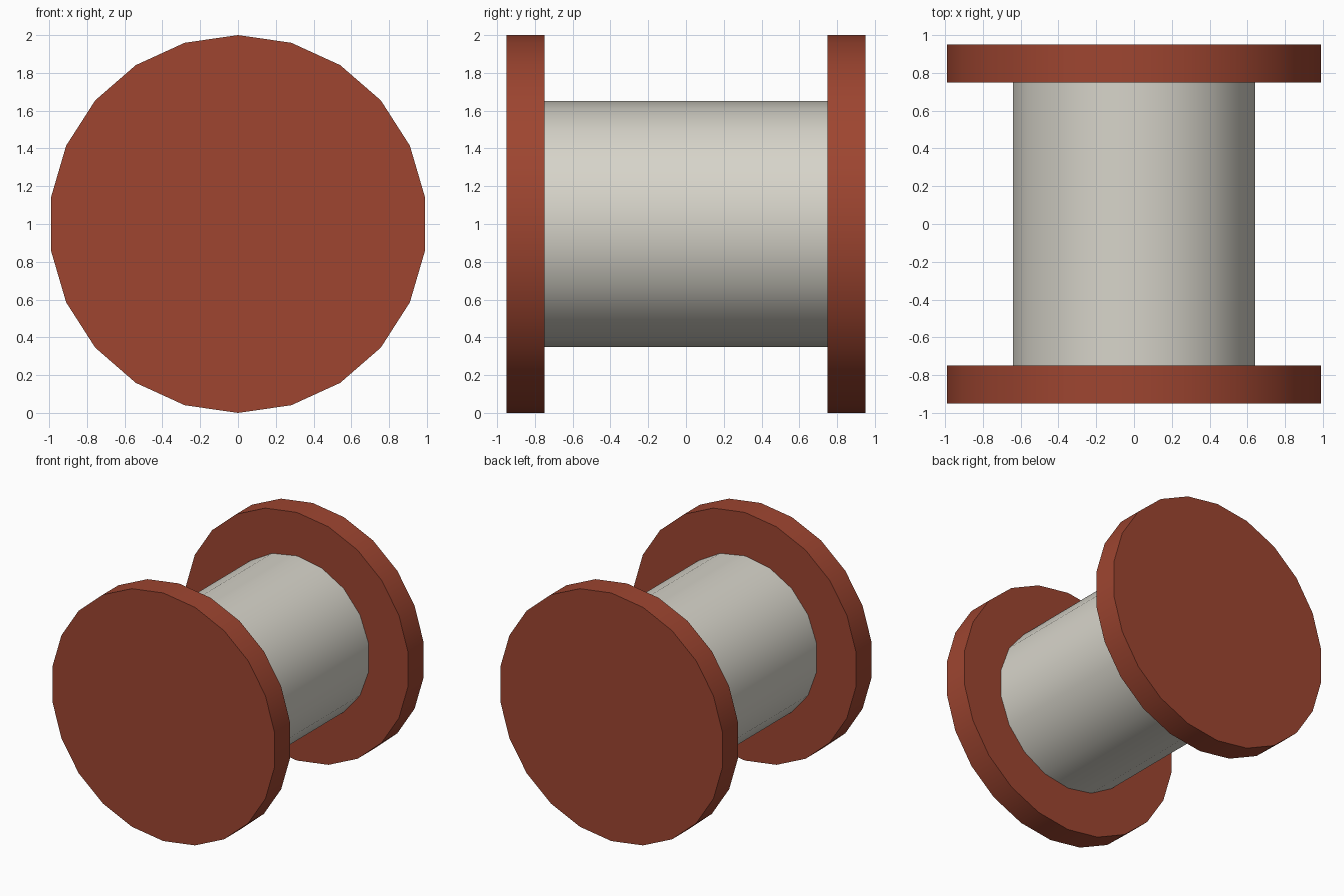
import bpy, bmesh, math

if "Cube" in bpy.data.objects:
    bpy.data.objects.remove(bpy.data.objects["Cube"])


def material(name, color):
    m = bpy.data.materials.new(name)
    m.diffuse_color = (*color, 1.0)
    m.use_nodes = True
    m.node_tree.nodes["Principled BSDF"].inputs["Base Color"].default_value = m.diffuse_color
    return m


def drum(name, radius, sides, y0, y1, mat):
    """Cylinder along y, centred on z = 1, with a corner pointing straight up."""
    bm = bmesh.new()
    rings = []
    for y in (y0, y1):
        rings.append([bm.verts.new((radius * math.sin(2 * math.pi * i / sides), y,
                                    1 + radius * math.cos(2 * math.pi * i / sides)))
                      for i in range(sides)])
    a, b = rings
    for i in range(sides):
        j = (i + 1) % sides
        bm.faces.new((a[i], a[j], b[j], b[i]))
    bm.faces.new(a)
    bm.faces.new(b)
    bmesh.ops.recalc_face_normals(bm, faces=bm.faces)
    mesh = bpy.data.meshes.new(name)
    bm.to_mesh(mesh)
    bm.free()
    mesh.materials.append(mat)
    obj = bpy.data.objects.new(name, mesh)
    bpy.context.collection.objects.link(obj)
    # Round side smooth, rim edges sharp
    bpy.ops.object.select_all(action='DESELECT')
    obj.select_set(True)
    bpy.context.view_layer.objects.active = obj
    bpy.ops.object.shade_smooth_by_angle(angle=math.radians(30))
    return obj


red = material("brick_red", (0.342, 0.060, 0.030))
grey = material("warm_light_grey", (0.68, 0.66, 0.59))

# Central core
drum("spool_core", 0.65, 18, -0.75, 0.75, grey)

# End flanges
drum("front_flange", 1.0, 22, -0.95, -0.75, red)
drum("back_flange", 1.0, 22, 0.75, 0.95, red)
